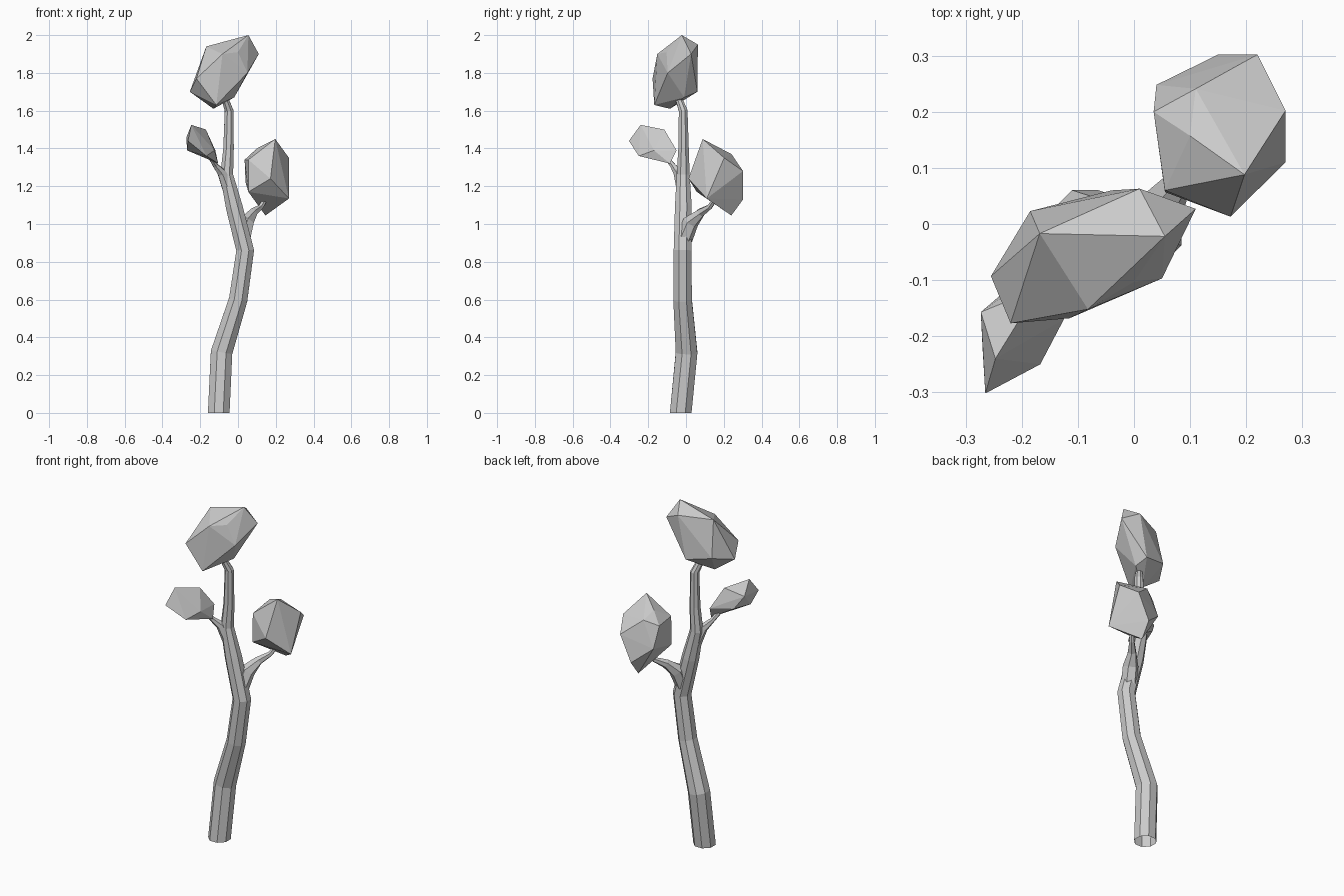
import bpy, bmesh, math
from mathutils import Vector


def finish(name, bm):
    bmesh.ops.recalc_face_normals(bm, faces=bm.faces[:])
    mesh = bpy.data.meshes.new(name)
    bm.to_mesh(mesh)
    bm.free()
    bpy.context.collection.objects.link(bpy.data.objects.new(name, mesh))


def limb(name, path, sides):
    """Faceted tapering tube; path holds (x, y, z, radius)."""
    bm = bmesh.new()
    pts = [Vector(p[:3]) for p in path]
    rings = []
    for i, p in enumerate(pts):
        d = pts[min(i + 1, len(pts) - 1)] - pts[max(i - 1, 0)]
        if p.z == 0:
            d = Vector((0, 0, 1))
        u = Vector((0, 1, 0)).cross(d).normalized()
        v = d.normalized().cross(u)
        ring = []
        for k in range(sides):
            a = 2 * math.pi * (k + 0.5) / sides
            ring.append(bm.verts.new(p + path[i][3] * (u * math.cos(a) + v * math.sin(a))))
        rings.append(ring)
    for a, b in zip(rings, rings[1:]):
        for k in range(sides):
            n = (k + 1) % sides
            bm.faces.new((a[k], a[n], b[n], b[k]))
    finish(name, bm)


def foliage(name, points):
    """Angular leaf clump wrapped around its corner points."""
    bm = bmesh.new()
    for p in points:
        bm.verts.new(p)
    bmesh.ops.convex_hull(bm, input=bm.verts[:])
    loose = [v for v in bm.verts if not v.link_faces]
    bmesh.ops.delete(bm, geom=loose, context='VERTS')
    finish(name, bm)


# Trunk, open at the foot
limb("trunk", [(-0.102, -0.028, 0, 0.062), (-0.087, 0.003, 0.32, 0.062),
               (0.001, -0.018, 0.60, 0.053), (0.038, -0.018, 0.86, 0.051),
               (-0.02, -0.014, 1.09, 0.048), (-0.06, -0.015, 1.26, 0.037),
               (-0.05, -0.013, 1.40, 0.030), (-0.047, -0.015, 1.60, 0.025),
               (-0.075, -0.045, 1.68, 0.018)], 8)

# Side branches, flared where they leave the trunk
limb("right_branch", [(0.025, -0.01, 0.92, 0.045), (0.045, 0.025, 1.01, 0.043),
                      (0.08, 0.078, 1.06, 0.025), (0.12, 0.125, 1.09, 0.015),
                      (0.15, 0.16, 1.14, 0.013)], 6)
limb("left_branch", [(-0.05, -0.015, 1.18, 0.035), (-0.085, -0.04, 1.27, 0.026),
                     (-0.12, -0.07, 1.31, 0.015), (-0.15, -0.11, 1.36, 0.012)], 6)

# Leaf clumps
foliage("top_foliage", [
    (0.055, -0.022, 2.0), (0.11, 0.027, 1.90), (0.01, 0.063, 1.95),
    (-0.168, -0.017, 1.94), (0, -0.103, 1.91), (-0.082, -0.152, 1.90),
    (-0.22, -0.177, 1.77), (-0.255, -0.093, 1.70), (-0.185, 0.023, 1.73),
    (-0.04, 0.06, 1.70), (0.05, -0.097, 1.80), (-0.115, -0.168, 1.63),
    (-0.13, -0.085, 1.61), (-0.02, -0.01, 1.67)])
foliage("right_foliage", [
    (0.197, 0.088, 1.45), (0.11, 0.241, 1.37), (0.27, 0.202, 1.35),
    (0.27, 0.11, 1.135), (0.172, 0.013, 1.24), (0.055, 0.057, 1.17),
    (0.035, 0.2, 1.34), (0.04, 0.248, 1.22), (0.055, 0.06, 1.34),
    (0.15, 0.302, 1.13), (0.22, 0.302, 1.28), (0.145, 0.24, 1.045),
    (0.1, 0.157, 1.40)])
foliage("left_foliage", [
    (-0.247, -0.24, 1.525), (-0.265, -0.302, 1.44), (-0.167, -0.25, 1.36),
    (-0.273, -0.157, 1.46), (-0.17, -0.115, 1.50), (-0.12, -0.05, 1.39),
    (-0.105, -0.085, 1.32), (-0.27, -0.22, 1.39), (-0.125, -0.17, 1.39),
    (-0.23, -0.12, 1.39)])
